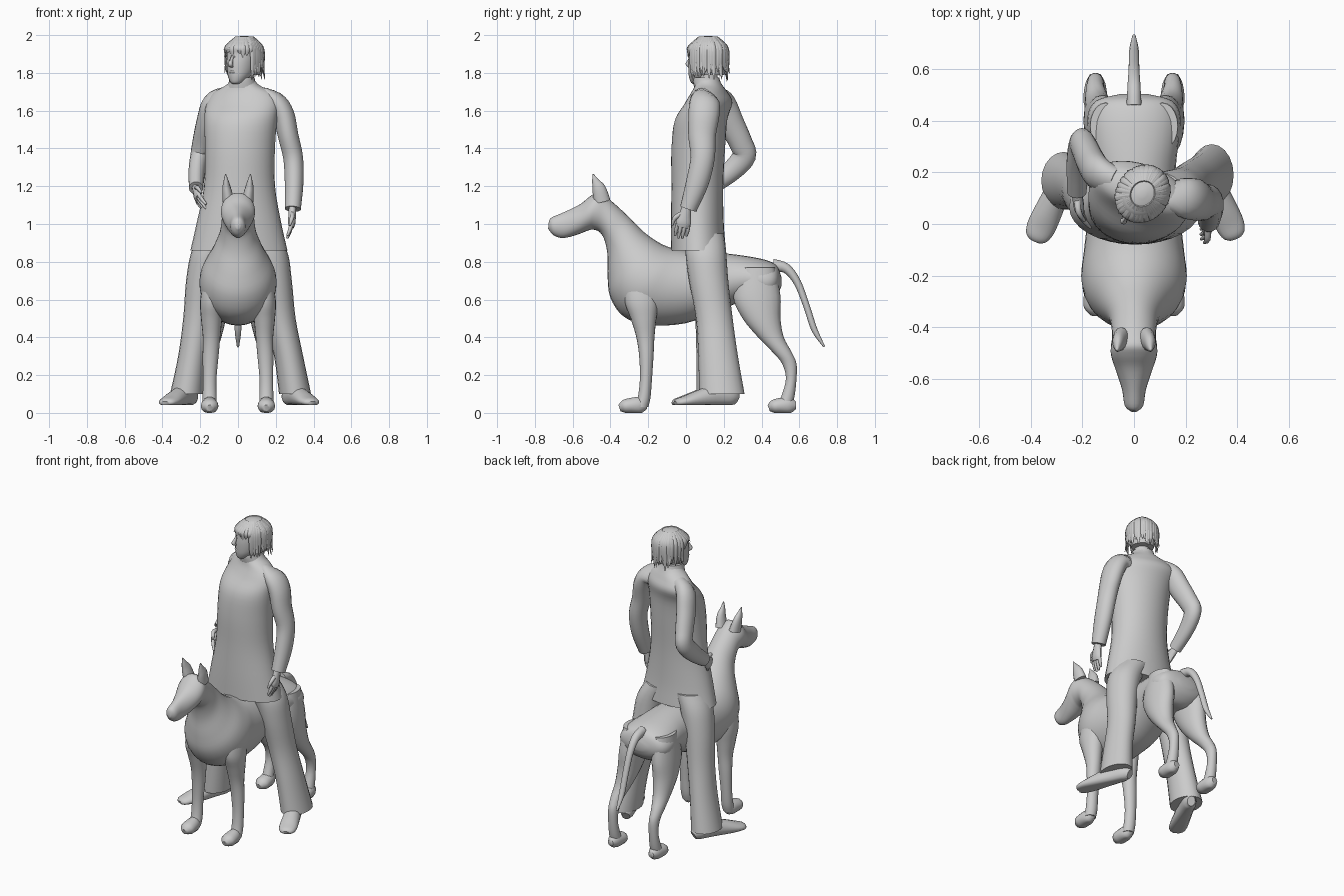
import bpy, bmesh, math, random
from mathutils import Vector, Matrix

random.seed(4)
X, Z = Vector((1, 0, 0)), Vector((0, 0, 1))


def smooth_rows(rows, k):
    """Catmull-Rom interpolation of section parameters."""
    out = []
    for i in range(len(rows) - 1):
        a, b, c, d = (rows[min(max(j, 0), len(rows) - 1)] for j in (i - 1, i, i + 1, i + 2))
        for s in range(k):
            t = s / k
            out.append([0.5 * (2 * q + (r - p) * t + (2 * p - 5 * q + 4 * r - w) * t * t
                               + (3 * q - p - 3 * r + w) * t ** 3)
                        for p, q, r, w in zip(a, b, c, d)])
    return out + [list(rows[-1])]


def loft(name, rings, M=None, floor=None):
    bm = bmesh.new()
    vs = [[bm.verts.new(M @ p if M else p) for p in ring] for ring in rings]
    n = len(vs[0])
    for a, b in zip(vs, vs[1:]):
        for i in range(n):
            bm.faces.new((a[i], a[(i + 1) % n], b[(i + 1) % n], b[i]))
    bm.faces.new(vs[0])
    bm.faces.new(vs[-1])
    if floor is not None:
        for v in bm.verts:
            v.co.z = max(v.co.z, floor)
    bmesh.ops.recalc_face_normals(bm, faces=bm.faces)
    me = bpy.data.meshes.new(name)
    bm.to_mesh(me)
    bm.free()
    ob = bpy.data.objects.new(name, me)
    bpy.context.collection.objects.link(ob)
    bpy.ops.object.select_all(action='DESELECT')
    ob.select_set(True)
    bpy.context.view_layer.objects.active = ob
    bpy.ops.object.shade_smooth_by_angle(angle=math.radians(50))
    return ob


def ellipse(c, u, v, n):
    return [c + u * math.cos(2 * math.pi * i / n) + v * math.sin(2 * math.pi * i / n) for i in range(n)]


def column(name, rows, n=20, k=4, M=None):
    """Horizontal sections: x, y, z, half width, half depth, turn in degrees."""
    rings = []
    for r in smooth_rows([tuple(r) + (0,) * (6 - len(r)) for r in rows], k):
        R = Matrix.Rotation(math.radians(r[5]), 3, 'Z')
        rings.append(ellipse(Vector(r[:3]), R @ Vector((r[3], 0, 0)), R @ Vector((0, r[4], 0)), n))
    return loft(name, rings, M)


def tube(name, rows, n=14, k=4, ref=X, M=None, floor=None):
    """Sections across a path: x, y, z, radius along (path x ref), other radius."""
    rows = smooth_rows(rows, k)
    pts = [Vector(r[:3]) for r in rows]
    rings = []
    for i, r in enumerate(rows):
        t = (pts[min(i + 1, len(pts) - 1)] - pts[max(i - 1, 0)]).normalized()
        u = t.cross(ref).normalized()
        rings.append(ellipse(pts[i], u * r[3], t.cross(u) * r[4], n))
    return loft(name, rings, M, floor)


def mirror(rows):
    return [(-r[0],) + tuple(r[1:]) for r in rows]


# Dog head, neck and body: top y z, bottom y z, half width
dog = [(-.726, 1.015, -.73, .975, .012), (-.71, 1.035, -.70, .94, .036), (-.64, 1.065, -.65, .926, .046),
       (-.56, 1.105, -.58, .942, .07), (-.51, 1.145, -.52, .965, .088), (-.47, 1.165, -.49, .97, .09),
       (-.42, 1.14, -.455, .955, .085), (-.37, 1.10, -.43, .91, .088), (-.30, 1.035, -.415, .83, .10),
       (-.22, .955, -.415, .72, .14), (-.14, .90, -.40, .61, .187), (-.08, .875, -.33, .51, .205),
       (-.02, .865, -.2, .465, .195), (.08, .85, 0, .475, .178), (.2, .845, .18, .545, .162),
       (.32, .83, .31, .59, .172), (.42, .81, .42, .58, .18), (.48, .78, .48, .62, .145), (.505, .72, .505, .67, .05)]
rings = []
for yt, zt, yb, zb, w in smooth_rows(dog, 4):
    top, bot = Vector((0, yt, zt)), Vector((0, yb, zb))
    rings.append(ellipse((top + bot) / 2, X * w, (top - bot) / 2, 28))
loft("dog_body", rings)
tube("dog_tail", [(0, .46, .78, .035, .03), (0, .53, .765, .026, .026), (0, .59, .69, .02, .022),
                  (0, .64, .56, .017, .02), (0, .68, .44, .016, .018), (0, .732, .35, .005, .006)])

# Dog legs, paws and ears
fore = [(.13, -.23, .74, .045, .08), (.14, -.235, .6, .06, .09), (.14, -.225, .5, .056, .068),
        (.14, -.215, .4, .046, .048), (.145, -.21, .3, .042, .038), (.15, -.212, .18, .036, .032),
        (.15, -.222, .08, .037, .034), (.15, -.24, .03, .036, .04)]
hind = [(.11, .38, .77, .06, .09), (.12, .375, .62, .07, .125), (.13, .40, .5, .066, .1),
        (.14, .45, .4, .052, .068), (.15, .51, .32, .038, .05), (.15, .547, .26, .032, .038),
        (.15, .557, .18, .03, .028), (.15, .54, .09, .034, .035), (.15, .52, .03, .036, .04)]
ear = [(.05, -.445, 1.12, .045, .032), (.06, -.46, 1.185, .036, .024), (.063, -.478, 1.225, .02, .014),
       (.066, -.492, 1.264, .003, .003)]


def paw(y):
    return [(.15, y + .145, .04, .02, .02), (.15, y + .11, .04, .038, .045), (.15, y + .06, .038, .046, .042),
            (.15, y + .025, .033, .043, .036), (.15, y, .025, .02, .018)]


for side, flip in (("left", lambda r: r), ("right", mirror)):
    column("dog_front_leg_" + side, flip(fore))
    column("dog_hind_leg_" + side, flip(hind))
    tube("dog_front_paw_" + side, flip(paw(-.352)), ref=Z, floor=0)
    tube("dog_hind_paw_" + side, flip(paw(.438)), ref=Z, floor=0)
    tube("dog_ear_" + side, flip(ear))

# Trousers
column("trouser_left", [(.1, .1, .95, .1, .1), (.162, .105, .85, .1, .108), (.195, .12, .7, .09, .104),
                        (.225, .15, .5, .08, .097), (.268, .17, .3, .077, .105), (.302, .19, .1, .085, .12)])
column("trouser_right", [(-.1, .1, .95, .1, .1), (-.15, .105, .85, .098, .108), (-.185, .12, .7, .09, .1),
                         (-.21, .14, .5, .08, .092), (-.24, .155, .3, .077, .1), (-.272, .168, .1, .088, .112)])


# Shoes, heel to toe, turned outwards
def shoe(name, heel, toe):
    rows = []
    for f, z, w, h in ((-.06, .07, .025, .03), (.05, .085, .042, .05), (.3, .09, .047, .06),
                       (.6, .075, .054, .045), (.82, .062, .056, .03), (.95, .055, .045, .022), (1, .05, .025, .012)):
        p = Vector(heel).lerp(Vector(toe), f)
        rows.append((p.x, p.y, z, w, h))
    tube(name, rows, ref=Z, floor=.042, n=16)


shoe("shoe_left", (.265, .25), (.395, -.055))
shoe("shoe_right", (-.245, .24), (-.385, -.065))

# Long jacket and collar
column("jacket", [(.005, .066, .86, .257, .146), (.005, .06, 1.0, .225, .14), (.008, .06, 1.2, .188, .137),
                  (.01, .065, 1.4, .186, .142, -4), (.015, .08, 1.55, .195, .136, -12),
                  (.025, .12, 1.64, .2, .112, -20), (.027, .125, 1.695, .165, .085, -20),
                  (.025, .12, 1.735, .09, .07, -20), (.025, .115, 1.765, .062, .06, -20)], n=32)
column("collar", [(.025, .118, 1.72, .085, .075), (.022, .11, 1.755, .07, .072), (.022, .108, 1.775, .066, .068)])

# Sleeves
tube("sleeve_left", [(.11, .11, 1.66, .07, .05), (.195, .1, 1.645, .08, .055), (.24, .095, 1.58, .082, .058),
                     (.265, .085, 1.47, .073, .055), (.292, .088, 1.35, .064, .053),
                     (.297, .06, 1.22, .06, .05), (.29, .012, 1.08, .045, .043)], n=18)
tube("sleeve_right", [(-.07, .165, 1.67, .06, .05), (-.135, .195, 1.635, .07, .055), (-.165, .235, 1.54, .07, .055),
                      (-.19, .29, 1.43, .062, .052), (-.205, .308, 1.36, .062, .048),
                      (-.218, .24, 1.28, .055, .044), (-.222, .125, 1.19, .042, .038)], n=18)


# Hands with fingers and thumb
def hand(name, wrist, d, curl):
    w, d = Vector(wrist), Vector(d).normalized()
    s = d.cross(X).normalized()
    s = s if s.y < 0 else -s
    curl = Vector(curl)

    def part(label, pts, radii):
        tube(name + label, [(*p, *r) for p, r in zip(pts, radii)], n=10, k=3)
    part("_palm", [w - d * .02, w + d * .03, w + d * .07, w + d * .095],
         [(.024, .02), (.032, .021), (.04, .02), (.034, .013)])
    for i in range(4):
        b = w + d * .08 + s * (.03 - .02 * i)
        ln = (.066, .076, .072, .056)[i]
        part("_finger_%d" % i, [b, b + d * ln * .5 + curl * .4, b + d * ln + curl],
             [(.01, .011), (.01, .01), (.006, .006)])
    b = w + d * .025 + s * .02
    part("_thumb", [b, b + s * .03 + d * .03, b + s * .035 + d * .07 + curl * .5],
         [(.013, .013), (.012, .012), (.006, .006)])


hand("hand_left", (.288, .0, 1.075), (-.05, -.2, -1), (-.02, 0, 0))
hand("hand_right", (-.222, .12, 1.185), (.12, -.75, -.55), (.035, 0, -.02))

# Head, turned to one side
M = Matrix.Translation((.025, .105, 0)) @ Matrix.Rotation(math.radians(-35), 4, 'Z')
column("neck", [(0, .02, 1.7, .05, .052), (0, .015, 1.78, .048, .05), (0, .01, 1.84, .05, .055)], M=M)
column("head", [(0, -.06, 1.742, .018, .022), (0, -.052, 1.752, .034, .04), (0, -.036, 1.78, .054, .063),
                (0, -.018, 1.81, .067, .083), (0, -.008, 1.85, .075, .093), (0, -.003, 1.885, .078, .094),
                (0, .005, 1.93, .076, .095), (0, .012, 1.965, .055, .07), (0, .015, 1.985, .02, .025)], M=M)
tube("nose", [(0, -.092, 1.89, .008, .006), (0, -.108, 1.86, .012, .01), (0, -.114, 1.845, .013, .014),
              (0, -.097, 1.832, .006, .008)], n=8, M=M)
tube("lips", [(-.025, -.088, 1.803, .003, .003), (0, -.1, 1.805, .007, .007), (.025, -.088, 1.803, .003, .003)],
     n=8, ref=Z, M=M)

# Hair: a cap and tapering locks around it
column("hair_cap", [(0, .045, 1.79, .068, .06), (0, .037, 1.86, .09, .083), (0, .018, 1.925, .094, .106),
                    (0, .015, 1.96, .08, .092), (0, .015, 1.985, .05, .058), (0, .015, 1.996, .012, .014)], n=24, M=M)
for i in range(46):
    a = math.radians(i * 360 / 46 + random.uniform(-4, 4))
    front = abs(math.atan2(math.sin(a), math.cos(a))) > math.radians(118)
    rows = []
    drop = random.uniform(-.015, .02) if front else -random.uniform(.08, .135)
    for rad, z, w, th in ((.45, .098, .012, .006), (.85, .06, .016, .008), (1.0, .02 if not front else .04, .015, .008),
                          (1.0, drop * .5 if not front else (.04 + drop) / 2, .012, .006),
                          (random.uniform(.93, 1.12), drop, .002, .001)):
        rows.append((math.sin(a) * rad * .096, .015 + math.cos(a) * rad * .11, 1.89 + z, w, th))
    tube("hair_lock_%d" % i, rows, n=6, k=3, ref=Vector((math.sin(a), math.cos(a), .1)), M=M)
